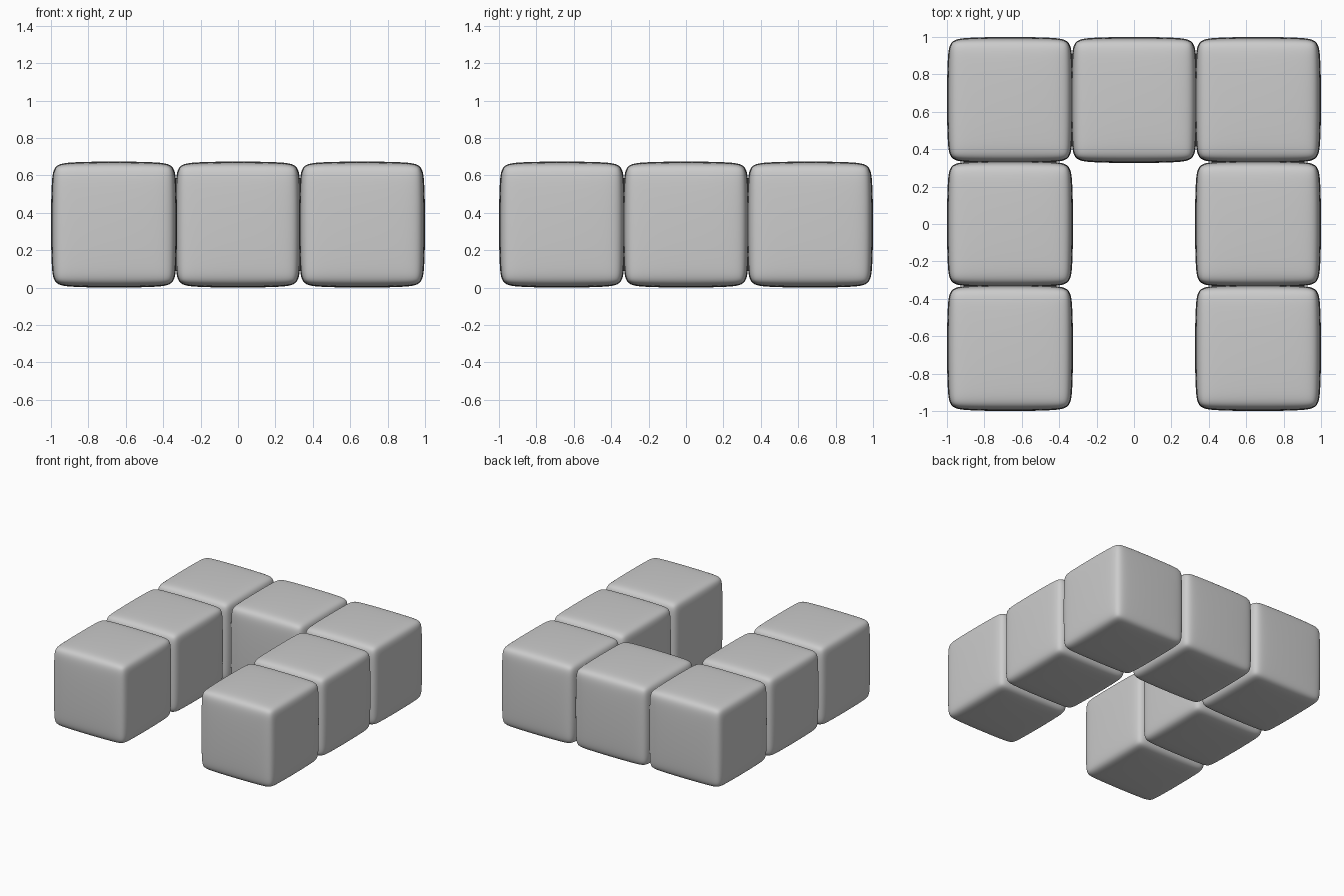
import bpy, bmesh

if "Cube" in bpy.data.objects:
    bpy.data.objects.remove(bpy.data.objects["Cube"])

HALF = 0.337            # finished half size of one block
PITCH = 1.0 - HALF      # spacing between block centres
CAGE = HALF / 0.992     # control cage, slightly larger than the smoothed result

# One pillow-cornered block shared by the whole arch
mesh = bpy.data.meshes.new("rounded_block")
bm = bmesh.new()
bmesh.ops.create_cube(bm, size=2 * CAGE)
bmesh.ops.bevel(bm, geom=bm.edges[:], offset=0.10 * CAGE, segments=1,
                affect='EDGES', clamp_overlap=True)
for f in bm.faces:
    f.smooth = True
bm.to_mesh(mesh)
bm.free()


def add_block(name, col, row):
    ob = bpy.data.objects.new(name, mesh)
    ob.location = (col * PITCH, row * PITCH, HALF)
    bpy.context.collection.objects.link(ob)
    sub = ob.modifiers.new("round", 'SUBSURF')
    sub.levels = sub.render_levels = 4


# Two side arms, three blocks each
for side, col in (("left", -1), ("right", 1)):
    for place, row in (("front", -1), ("middle", 0), ("back", 1)):
        add_block(f"{side}_{place}_block", col, row)

# Block joining the arms at the back
add_block("back_centre_block", 0, 1)
